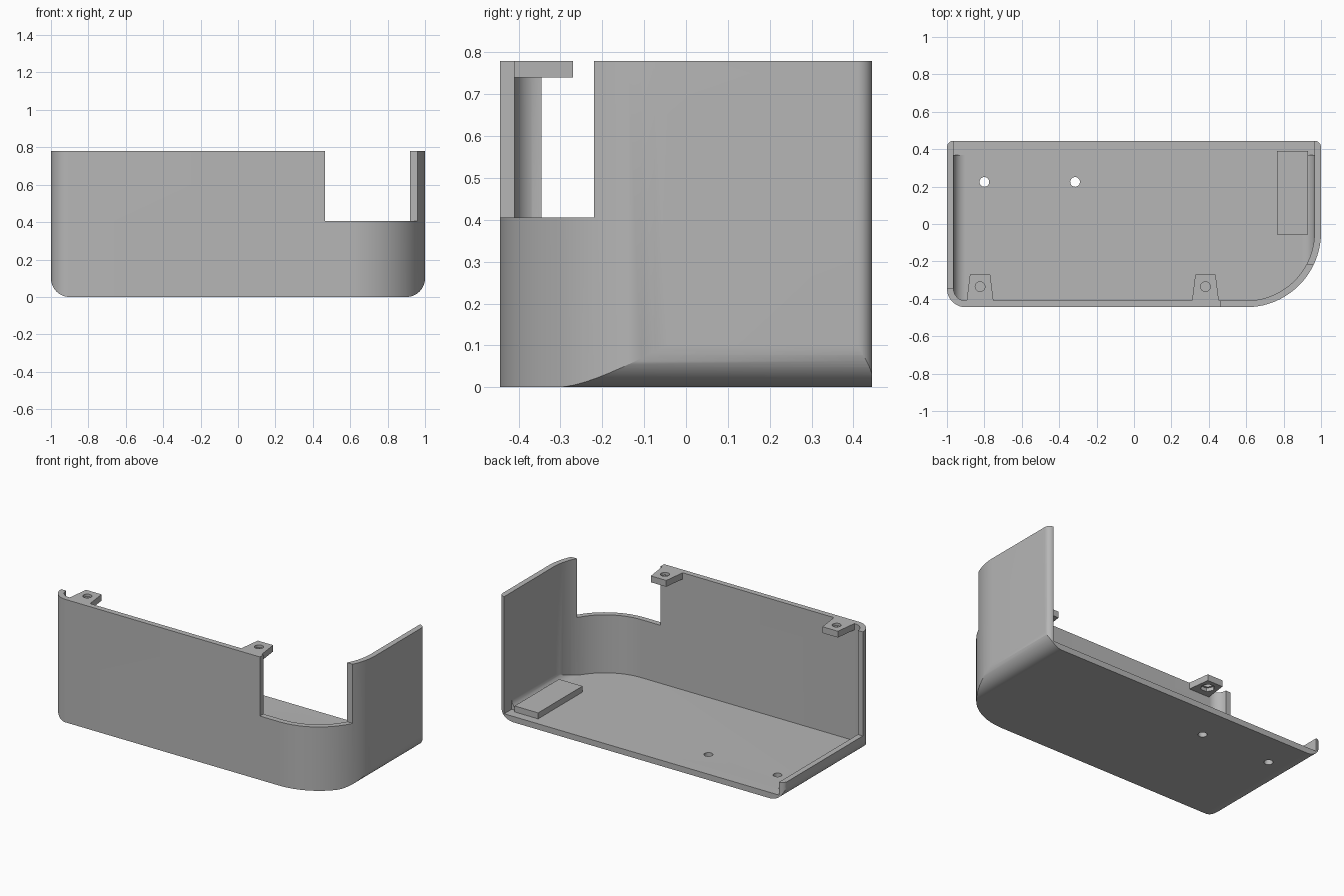
import bpy, bmesh, math
from mathutils import Vector

if "Cube" in bpy.data.objects:
    bpy.data.objects.remove(bpy.data.objects["Cube"])

grey = bpy.data.materials.new("plain grey")
grey.diffuse_color = (0.47, 0.47, 0.47, 1)
grey.use_nodes = True
grey.node_tree.nodes["Principled BSDF"].inputs["Base Color"].default_value = grey.diffuse_color


def rounded(corners, seg=20):
    """Outline from (x, y, radius) right-angled corners, counter-clockwise."""
    pts = []
    n = len(corners)
    for i, (x, y, r) in enumerate(corners):
        p = Vector((x, y))
        if r == 0:
            pts.append(p)
            continue
        a = (Vector(corners[i - 1][:2]) - p).normalized()
        b = (Vector(corners[(i + 1) % n][:2]) - p).normalized()
        c = p + (a + b) * r
        for k in range(seg + 1):
            t = math.pi / 2 * k / seg
            pts.append(c - b * r * math.cos(t) - a * r * math.sin(t))
    return pts


def prism(name, pts, lo, hi, axis="z"):
    """Extrude an outline along z, or an x-z profile along y."""
    bm = bmesh.new()

    def place(p, h):
        return (p[0], p[1], h) if axis == "z" else (p[0], h, p[1])
    low = [bm.verts.new(place(p, lo)) for p in pts]
    high = [bm.verts.new(place(p, hi)) for p in pts]
    bm.faces.new(low)
    bm.faces.new(high)
    n = len(pts)
    for i in range(n):
        j = (i + 1) % n
        bm.faces.new((low[i], low[j], high[j], high[i]))
    bmesh.ops.recalc_face_normals(bm, faces=bm.faces)
    me = bpy.data.meshes.new(name)
    bm.to_mesh(me)
    bm.free()
    me.materials.append(grey)
    ob = bpy.data.objects.new(name, me)
    bpy.context.collection.objects.link(ob)
    return ob


def box(name, x0, x1, y0, y1, z0, z1):
    return prism(name, [(x0, y0), (x1, y0), (x1, y1), (x0, y1)], z0, z1)


def ngon(x, y, r, n):
    return [(x + r * math.cos(2 * math.pi * k / n),
             y + r * math.sin(2 * math.pi * k / n)) for k in range(n)]


def combine(ob, tool, op):
    """Apply a boolean and throw the tool away."""
    m = ob.modifiers.new("cut", 'BOOLEAN')
    m.object, m.operation, m.solver = tool, op, 'EXACT'
    bpy.context.view_layer.objects.active = ob
    bpy.ops.object.modifier_apply(modifier=m.name)
    bpy.data.objects.remove(tool)


T, H, Y = 0.035, 0.78, 0.445   # wall thickness, height, half depth
FLOOR = 0.037

# Outer shell: footprint crossed with a round-bottomed front profile
shell = prism("case_shell", rounded([(-1, -Y, 0.1), (1, -Y, 0.4), (1, Y, 0.035), (-1, Y, 0.035)]), 0, H)
combine(shell, prism("outer_profile", rounded([(-1, 0, 0.1), (1, 0, 0.1), (1, 1, 0), (-1, 1, 0)]),
                     -1, 1, "y"), 'INTERSECT')

# Main cavity with rounded floor edges
X = 1 - T
cavity = prism("cavity", rounded([(-X, -Y + T, 0.065), (X, -Y + T, 0.365), (X, 0.375, 0), (-X, 0.375, 0)]), 0, 1)
combine(cavity, prism("inner_profile", rounded([(-X, FLOOR, 0.065), (X, FLOOR, 0.065), (X, 2, 0), (-X, 2, 0)]),
                      -1, 1, "y"), 'INTERSECT')
combine(shell, cavity, 'DIFFERENCE')

# Square rebate at the open back, front-right window, open left side
combine(shell, box("rebate", -X, X, 0.37, 1, FLOOR, 1), 'DIFFERENCE')
combine(shell, box("window", 0.465, 1.2, -1, -0.22, 0.405, 1), 'DIFFERENCE')
combine(shell, box("left_opening", -1.2, -0.9, -0.345, 1, 0.12, 1), 'DIFFERENCE')

# Screw holes through the floor
for x in (-0.8, -0.315):
    combine(shell, prism("floor_hole", ngon(x, 0.225, 0.026, 24), -0.1, 0.2), 'DIFFERENCE')

# Raised pad on the floor
pad = box("floor_pad", 0.765, 0.93, -0.055, 0.39, FLOOR - 0.01, 0.075)

# Tapered screw tabs with nut pockets below
tabs = []
for x in (-0.823, 0.382):
    tab = prism("screw_tab", [(x - 0.073, -0.42), (x + 0.073, -0.42), (x + 0.054, -0.27), (x - 0.054, -0.27)],
                H - 0.04, H)
    combine(tab, prism("screw_hole", ngon(x, -0.335, 0.026, 24), 0.5, 1), 'DIFFERENCE')
    combine(tab, prism("nut_pocket", ngon(x, -0.335, 0.042, 6), 0.5, H - 0.018), 'DIFFERENCE')
    tabs.append(tab)

# Smooth the curves, keep edges sharp
for ob in [shell, pad] + tabs:
    bpy.ops.object.select_all(action='DESELECT')
    ob.select_set(True)
    bpy.context.view_layer.objects.active = ob
    bpy.ops.object.shade_smooth_by_angle(angle=math.radians(25))
